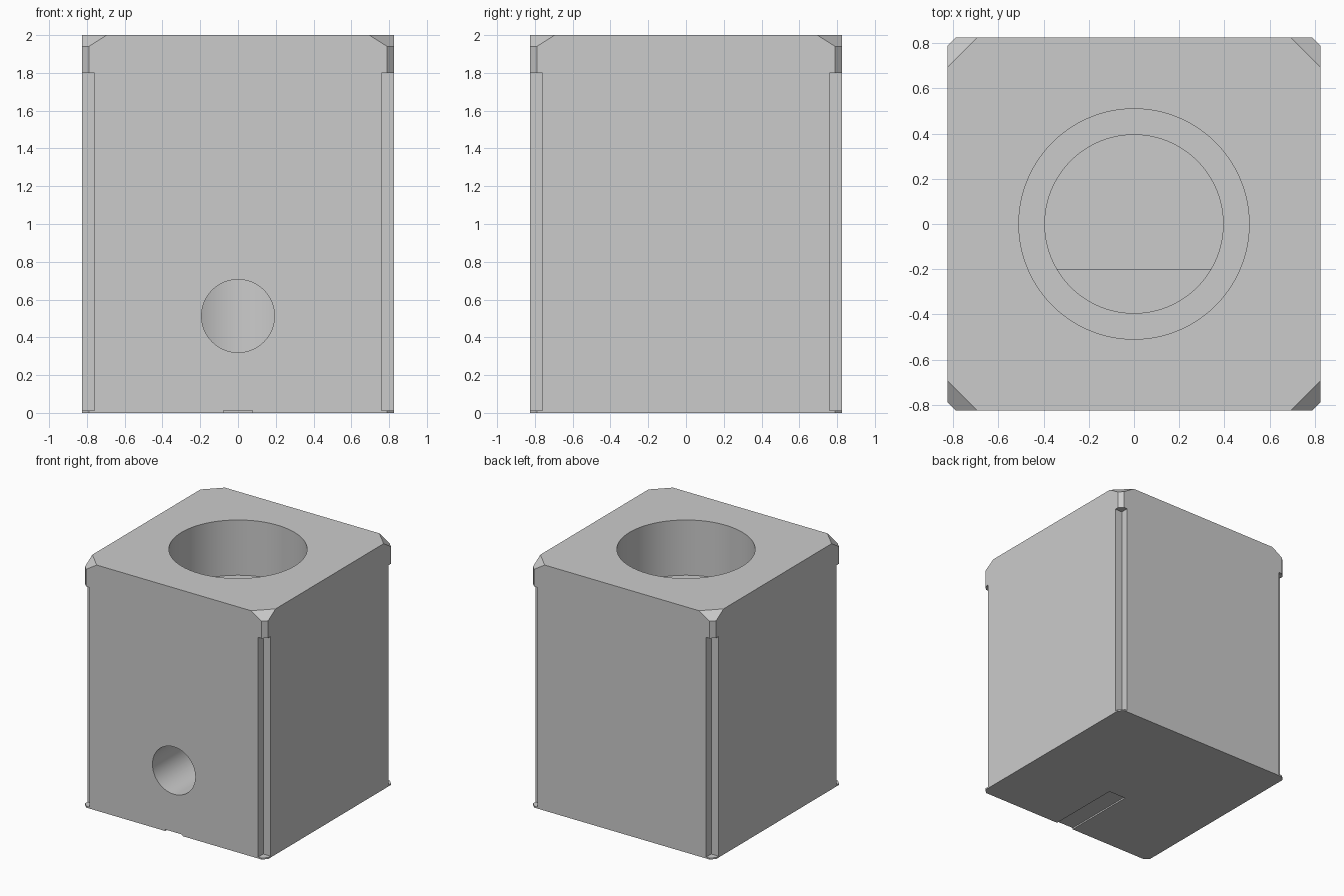
import bpy, bmesh, math
from mathutils import Vector, Matrix

old = bpy.data.objects.get("Cube")
if old:
    bpy.data.objects.remove(old, do_unlink=True)

H = 0.825          # half width of the block
CHAMFER = 0.035    # upright corner chamfer
NOTCH = 0.76       # inner edge of the corner grooves

grey = bpy.data.materials.new("plain grey")
grey.use_nodes = True
grey.diffuse_color = (0.6, 0.6, 0.6, 1)
grey.node_tree.nodes["Principled BSDF"].inputs["Base Color"].default_value = (0.6, 0.6, 0.6, 1)


def to_object(name, bm):
    bmesh.ops.recalc_face_normals(bm, faces=bm.faces)
    mesh = bpy.data.meshes.new(name)
    bm.to_mesh(mesh)
    bm.free()
    mesh.materials.append(grey)
    obj = bpy.data.objects.new(name, mesh)
    bpy.context.collection.objects.link(obj)
    return obj


def box(lo, hi):
    lo, hi = Vector(lo), Vector(hi)
    bm = bmesh.new()
    bmesh.ops.create_cube(bm, size=1, matrix=Matrix.Translation((lo + hi) / 2)
                          @ Matrix.Diagonal((*(hi - lo), 1)))
    return bm


def cylinder(radius, z0, z1):
    bm = bmesh.new()
    bmesh.ops.create_cone(bm, cap_ends=True, segments=96, radius1=radius, radius2=radius,
                          depth=z1 - z0, matrix=Matrix.Translation((0, 0, (z0 + z1) / 2)))
    return bm


def slice_off(bm, point, normal):
    """Remove everything on the normal side of a plane and cap the cut."""
    cut = bmesh.ops.bisect_plane(bm, geom=bm.verts[:] + bm.edges[:] + bm.faces[:],
                                 plane_co=point, plane_no=normal, clear_outer=True)
    edges = [e for e in cut["geom_cut"] if isinstance(e, bmesh.types.BMEdge)]
    bmesh.ops.contextual_create(bm, geom=edges)


def carve(obj, bm):
    cutter = to_object("cutter", bm)
    cutter.hide_render = True
    mod = obj.modifiers.new("carve", "BOOLEAN")
    mod.operation, mod.solver, mod.object = "DIFFERENCE", "EXACT", cutter
    bpy.context.view_layer.objects.active = obj
    bpy.ops.object.modifier_apply(modifier=mod.name)
    bpy.data.objects.remove(cutter, do_unlink=True)


def smooth(obj):
    bpy.ops.object.select_all(action="DESELECT")
    obj.select_set(True)
    bpy.context.view_layer.objects.active = obj
    bpy.ops.object.shade_smooth_by_angle(angle=math.radians(20))


corners = [(sx, sy) for sx in (-1, 1) for sy in (-1, 1)]

# Block with chamfered upright corners and sloped top corners
bm = box((-H, -H, 0), (H, H, 2))
for sx, sy in corners:
    slice_off(bm, (sx * H, sy * (H - CHAMFER), 0), (sx, sy, 0))
    slice_off(bm, (sx * H, sy * 0.695, 2), (sx * 0.06, sy * 0.06, 0.095))
block = to_object("block", bm)

# Square grooves down the corners
for sx, sy in corners:
    xs, ys = sorted((sx * NOTCH, sx)), sorted((sy * NOTCH, sy))
    carve(block, box((xs[0], ys[0], 0.012), (xs[1], ys[1], 1.8)))

# Wide top opening, narrower well below it
carve(block, cylinder(0.51, 1.55, 2.2))
carve(block, cylinder(0.395, 0.1, 1.7))

# Round front port into the well
port = cylinder(0.193, 0, 1)
bmesh.ops.transform(port, verts=port.verts,
                    matrix=Matrix.Translation((0, 0, 0.513)) @ Matrix.Rotation(math.pi / 2, 4, "X"))
carve(block, port)

# Shallow slot under the front edge
carve(block, box((-0.078, -1, -0.1), (0.078, -0.2, 0.012)))
smooth(block)

# Raised front part of the well floor
bm = cylinder(0.4, 0.05, 0.13)
slice_off(bm, (0, -0.2, 0), (0, 1, 0))
smooth(to_object("well_floor_step", bm))
